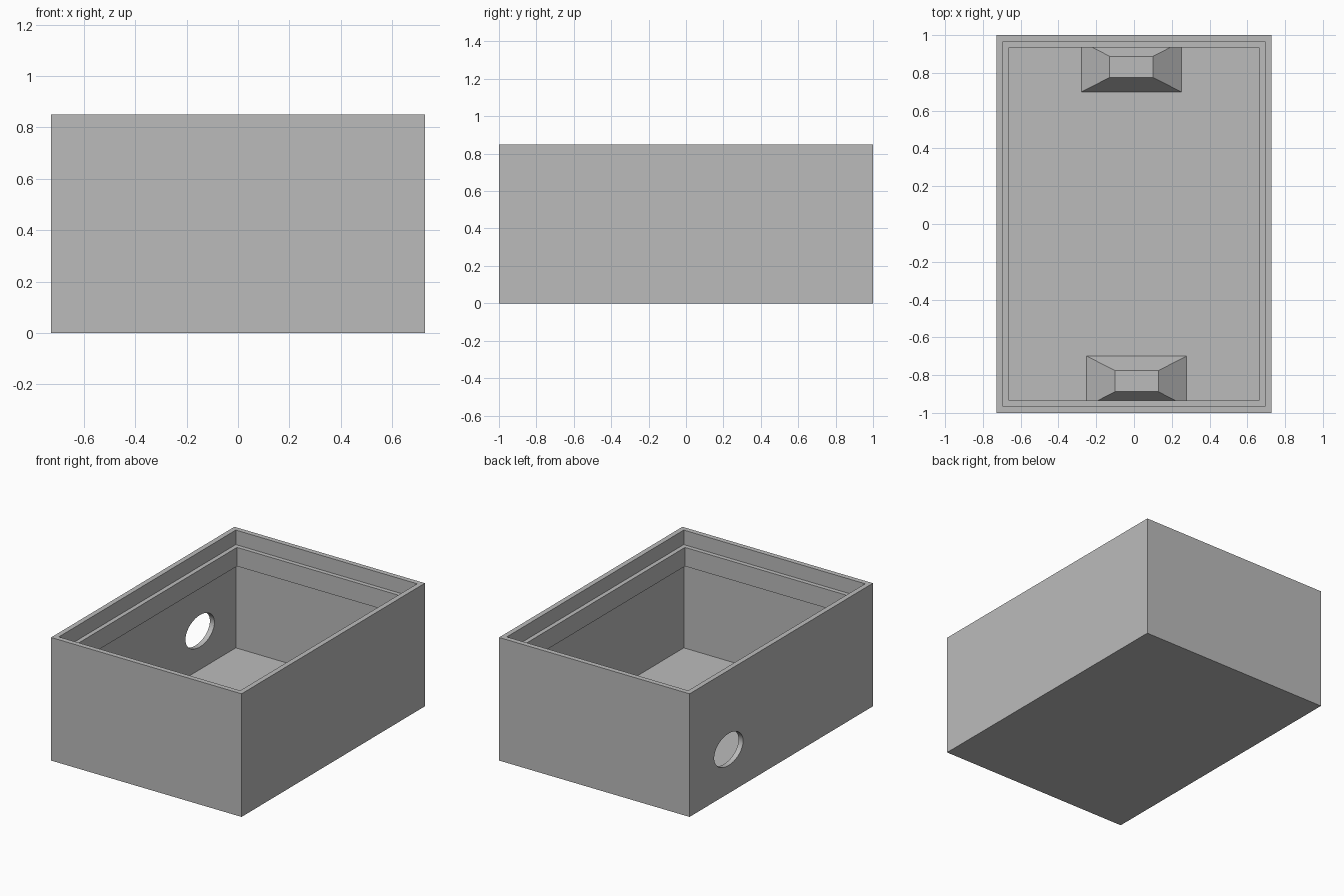
import bpy
import bmesh
import math
from mathutils import Matrix

cube = bpy.data.objects.get("Cube")
if cube:
    bpy.data.objects.remove(cube, do_unlink=True)

HALF_X, HALF_Y, HEIGHT = 0.7275, 1.0, 0.85
WALL, LIP, FLOOR = 0.035, 0.065, 0.037

grey = bpy.data.materials.new("plain grey")
grey.use_nodes = True
grey.diffuse_color = (0.5, 0.5, 0.5, 1)
grey.node_tree.nodes["Principled BSDF"].inputs["Base Color"].default_value = (0.5, 0.5, 0.5, 1)


def loft(name, rings):
    """Solid from stacked rectangles given as (half x, half y, z)."""
    bm = bmesh.new()
    loops = []
    for hx, hy, z in rings:
        corners = ((-hx, -hy), (hx, -hy), (hx, hy), (-hx, hy))
        loops.append([bm.verts.new((x, y, z)) for x, y in corners])
    for low, high in zip(loops, loops[1:]):
        for i in range(4):
            j = (i + 1) % 4
            bm.faces.new((low[i], low[j], high[j], high[i]))
    bm.faces.new(loops[0][::-1])
    bm.faces.new(loops[-1])
    bmesh.ops.recalc_face_normals(bm, faces=bm.faces)
    return add_object(name, bm)


def add_object(name, bm):
    mesh = bpy.data.meshes.new(name)
    bm.to_mesh(mesh)
    bm.free()
    mesh.materials.append(grey)
    obj = bpy.data.objects.new(name, mesh)
    bpy.context.collection.objects.link(obj)
    return obj


# Open box: outer wall, stepped rim, inner lip, undercut cavity, floor
profile = [(0, 0), (0, HEIGHT), (WALL, HEIGHT), (WALL, 0.75),
           (LIP, 0.75), (LIP, 0.62), (WALL, 0.62), (WALL, FLOOR)]
box = loft("box_shell", [(HALF_X - d, HALF_Y - d, z) for d, z in profile])

# Oval cable hole through one side wall
bm = bmesh.new()
bmesh.ops.create_cone(bm, cap_ends=True, segments=64, radius1=1, radius2=1, depth=1,
                      matrix=Matrix.Rotation(math.pi / 2, 4, "Y"))
bmesh.ops.scale(bm, vec=(0.2, 0.158, 0.11), verts=bm.verts)
bmesh.ops.translate(bm, vec=(-HALF_X, 0.574, 0.303), verts=bm.verts)
cutter = add_object("hole_cutter", bm)
cutter.hide_render = True

cut = box.modifiers.new("cable_hole", "BOOLEAN")
cut.operation = "DIFFERENCE"
cut.solver = "EXACT"
cut.object = cutter
bpy.context.view_layer.objects.active = box
box.select_set(True)
bpy.ops.object.modifier_apply(modifier=cut.name)
bpy.data.objects.remove(cutter, do_unlink=True)
bpy.ops.object.shade_smooth_by_angle(angle=math.radians(30))

# Tapered blocks on the floor against the end walls
for name, side in (("back_block", 1), ("front_block", -1)):
    block = loft(name, [(0.265, 0.133, 0), (0.115, 0.056, 0.12)])
    block.location = (-0.014 * side, 0.832 * side, FLOOR)
